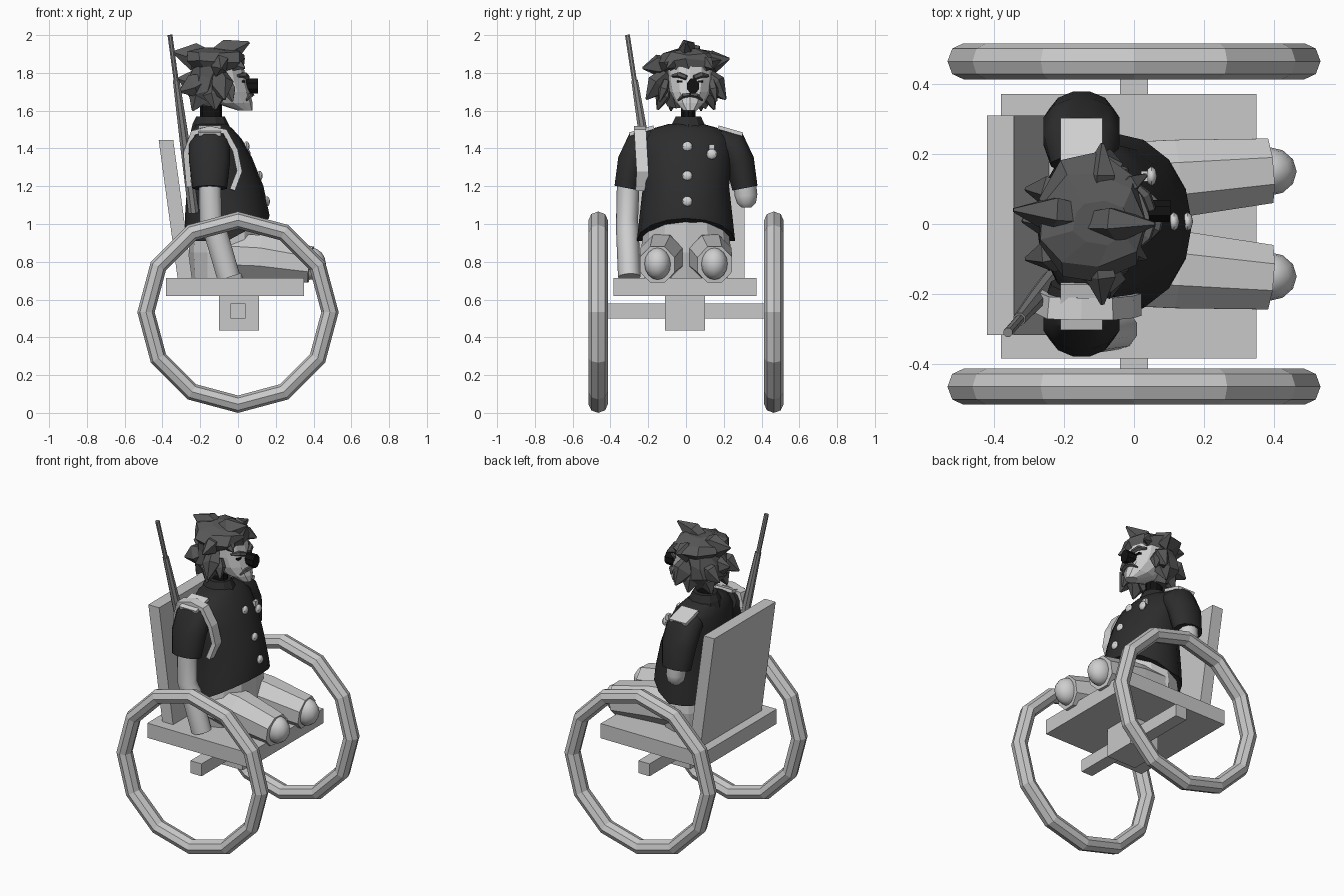
import bpy, bmesh, math, random
from mathutils import Vector

random.seed(4)


def material(name, v):
    m = bpy.data.materials.new(name)
    m.diffuse_color = (v, v, v, 1)
    return m


CHAIR = material("chair grey", 0.58)
SKIN = material("skin light grey", 0.62)
CLOTH = material("trouser light grey", 0.6)
JACKET = material("jacket dark", 0.026)
BLACK = material("black", 0.006)
HAIR = material("hair grey", 0.1)
STEEL = material("gun grey", 0.25)
METAL = material("badge pale grey", 0.66)


def finish(name, bm, mat, smooth=False):
    bmesh.ops.recalc_face_normals(bm, faces=bm.faces[:])
    me = bpy.data.meshes.new(name)
    bm.to_mesh(me)
    bm.free()
    ob = bpy.data.objects.new(name, me)
    bpy.context.collection.objects.link(ob)
    me.materials.append(mat)
    if smooth:
        bpy.ops.object.select_all(action='DESELECT')
        ob.select_set(True)
        bpy.context.view_layer.objects.active = ob
        bpy.ops.object.shade_smooth_by_angle(angle=math.radians(40))
    return ob


def skin(name, rings, mat, smooth=False, jitter=0.0):
    """Joins rings of points with quads and closes both ends."""
    bm = bmesh.new()
    j = lambda: random.uniform(-jitter, jitter)
    rows = [[bm.verts.new(p + Vector((j(), j(), j()))) for p in r] for r in rings]
    n = len(rows[0])
    for a, b in zip(rows, rows[1:]):
        for i in range(n):
            k = (i + 1) % n
            bm.faces.new((a[i], a[k], b[k], b[i]))
    bm.faces.new(rows[0])
    bm.faces.new(rows[-1])
    return finish(name, bm, mat, smooth)


def loft(name, levels, mat, n=16, cy=0.0, hem=0.0, **kw):
    """Levels are (z, x min, x max, half width in y); hem lifts the first level in front."""
    rings = []
    for i, (z, x0, x1, ry) in enumerate(levels):
        ring = []
        for s in range(n):
            a = math.tau * s / n
            lift = hem * max(0, math.cos(a)) if i == 0 else 0
            ring.append(Vector(((x0 + x1) / 2 + (x1 - x0) / 2 * math.cos(a), cy + ry * math.sin(a), z + lift)))
        rings.append(ring)
    return skin(name, rings, mat, **kw)


def tube(name, path, radii, mat, n=8, ref=(1, 0, 0), **kw):
    """Sweeps an ellipse along a path; radii are (along ref, across)."""
    pts = [Vector(p) for p in path]
    rings = []
    for i, p in enumerate(pts):
        t = (pts[min(i + 1, len(pts) - 1)] - pts[max(i - 1, 0)]).normalized()
        v = t.cross(Vector(ref)).normalized()
        u = v.cross(t)
        ru, rv = radii[i]
        rings.append([p + u * ru * math.cos(a) + v * rv * math.sin(a)
                      for a in (math.tau * (s + 0.5) / n for s in range(n))])
    return skin(name, rings, mat, **kw)


def box(name, lo, hi, mat, lean=0.0):
    bm = bmesh.new()
    bmesh.ops.create_cube(bm, size=1)
    for v in bm.verts:
        top = v.co.z > 0
        v.co = Vector([l + (h - l) * (c + 0.5) for l, h, c in zip(lo, hi, v.co)])
        v.co.x += lean if top else 0
    return finish(name, bm, mat)


def ball(name, c, r, mat, seg=12):
    bm = bmesh.new()
    bmesh.ops.create_uvsphere(bm, u_segments=seg, v_segments=8, radius=1)
    for v in bm.verts:
        v.co = Vector([o + k * s for o, k, s in zip(c, v.co, r)])
    return finish(name, bm, mat, True)


# wheelchair
box("seat", (-0.38, -0.385, 0.62), (0.35, 0.372, 0.715), CHAIR)
box("backrest", (-0.32, -0.317, 0.715), (-0.243, 0.31, 1.445), CHAIR, lean=-0.1)
box("axle_block", (-0.1, -0.11, 0.435), (0.11, 0.1, 0.62), CHAIR)
box("axle", (-0.04, -0.43, 0.5), (0.04, 0.43, 0.58), CHAIR)
for s, side in ((-1, "right"), (1, "left")):
    bpy.ops.mesh.primitive_torus_add(major_segments=12, minor_segments=8, major_radius=0.487, minor_radius=0.046,
                                     location=(0, s * 0.465, 0.533), rotation=(math.pi / 2, 0, 0))
    wheel = bpy.context.object
    wheel.name = side + "_wheel"
    wheel.scale.z = 1.12
    wheel.data.materials.append(CHAIR)

# trousers and leg stumps
loft("hips", [(0.715, -0.25, 0.1, 0.22), (0.85, -0.26, 0.13, 0.24), (1.04, -0.25, 0.13, 0.215)], CLOTH, n=12)
for s, side in ((-1, "right"), (1, "left")):
    tube(side + "_leg", [(-0.08, s * 0.12, 0.835), (0.12, s * 0.13, 0.825), (0.385, s * 0.152, 0.785)],
         [(0.12, 0.13), (0.12, 0.125), (0.1, 0.104)], CLOTH, ref=(0, 1, 0))
    ball(side + "_leg_stump", (0.385, s * 0.15, 0.79), (0.08, 0.07, 0.085), SKIN)

# jacket
loft("jacket", [(0.91, -0.28, 0.165, 0.26), (1.05, -0.28, 0.166, 0.245), (1.2, -0.27, 0.135, 0.228),
                (1.35, -0.27, 0.075, 0.24), (1.45, -0.26, 0.02, 0.235), (1.505, -0.24, -0.03, 0.18),
                (1.53, -0.22, -0.06, 0.09)], JACKET, hem=0.12, smooth=True)
for s, side in ((-1, "right"), (1, "left")):
    tube(side + "_sleeve", [(-0.15, s * 0.17, 1.44), (-0.15, s * 0.24, 1.415), (-0.15, s * 0.285, 1.33),
                            (-0.15, s * 0.312, 1.19)],
         [(0.09, 0.07), (0.112, 0.09), (0.112, 0.08), (0.095, 0.07)], JACKET, n=12, smooth=True)
    tube(side + "_epaulette", [(-0.15, s * 0.17, 1.512), (-0.15, s * 0.3, 1.475)],
         [(0.085, 0.014)] * 2, METAL, n=4)
loft("collar", [(1.49, -0.25, -0.03, 0.1), (1.53, -0.24, -0.05, 0.09), (1.57, -0.22, -0.07, 0.07)],
     JACKET, n=10, cy=0.012)
loft("neck", [(1.54, -0.2, -0.085, 0.04), (1.68, -0.2, -0.085, 0.04)], BLACK, n=10, cy=0.012)

# arms
tube("right_arm", [(-0.15, -0.305, 1.25), (-0.145, -0.312, 1.02), (-0.12, -0.31, 0.96), (-0.05, -0.3, 0.72)],
     [(0.062, 0.06), (0.062, 0.058), (0.065, 0.06), (0.064, 0.06)], SKIN, n=10, smooth=True)
tube("left_arm_stump", [(-0.15, 0.305, 1.27), (-0.15, 0.318, 1.15), (-0.15, 0.32, 1.11), (-0.15, 0.32, 1.087)],
     [(0.06, 0.06), (0.06, 0.06), (0.05, 0.05), (0.025, 0.025)], SKIN, n=10, smooth=True)

# buttons and medal
for x, z in ((0.045, 1.41), (0.114, 1.255), (0.153, 1.12)):
    ball("button", (x, 0.007, z), (0.016, 0.027, 0.027), METAL, 8)
ball("medal", (0.05, 0.137, 1.37), (0.016, 0.028, 0.028), METAL, 8)
box("medal_ribbon", (0.02, 0.122, 1.385), (0.04, 0.152, 1.42), METAL)

# rifle and sling
tube("rifle_barrel", [(-0.36, -0.31, 2.0), (-0.325, -0.27, 1.74)], [(0.014, 0.014)] * 2, STEEL)
tube("rifle_body", [(-0.327, -0.272, 1.76), (-0.285, -0.222, 1.45), (-0.235, -0.16, 1.06)],
     [(0.019, 0.019), (0.027, 0.027), (0.03, 0.03)], STEEL)
tube("rifle_sling", [(-0.26, -0.2, 1.2), (-0.275, -0.22, 1.38), (-0.235, -0.24, 1.485), (-0.15, -0.243, 1.505),
                     (-0.07, -0.243, 1.49), (-0.015, -0.237, 1.39), (0.008, -0.23, 1.28), (-0.03, -0.235, 1.18)],
     [(0.045, 0.02)] * 8, METAL, n=4, ref=(0, 1, 0))

# head and face
CY = 0.022
loft("head", [(1.6, 0.0, 0.078, 0.035), (1.64, -0.12, 0.078, 0.075), (1.7, -0.2, 0.062, 0.108),
              (1.76, -0.22, 0.045, 0.118), (1.83, -0.22, 0.03, 0.12), (1.89, -0.2, 0.0, 0.09)],
     SKIN, n=12, cy=CY)
tube("nose_piece", [(0.03, 0.037, 1.73), (0.105, 0.037, 1.73)], [(0.034, 0.043)] * 2, BLACK, ref=(0, 1, 0))
for s, side in ((-1, "right"), (1, "left")):
    tube(side + "_eyebrow", [(0.05, CY + s * 0.02, 1.775), (0.035, CY + s * 0.06, 1.79), (0.0, CY + s * 0.095, 1.785)],
         [(0.014, 0.014), (0.016, 0.016), (0.008, 0.008)], HAIR, n=5, ref=(0, 0, 1))
    box(side + "_eye", (0.02, CY + s * 0.055 - 0.014, 1.748), (0.038, CY + s * 0.055 + 0.014, 1.76), BLACK)
    tube(side + "_moustache", [(0.073, CY, 1.685), (0.066, CY + s * 0.035, 1.68), (0.045, CY + s * 0.065, 1.655)],
         [(0.012, 0.014), (0.013, 0.014), (0.005, 0.005)], HAIR, n=5, ref=(0, 0, 1))

# hair: back shell, crown and loose tufts
loft("back_hair", [(1.62, -0.22, -0.11, 0.1), (1.7, -0.27, -0.06, 0.15), (1.78, -0.27, -0.03, 0.155),
                   (1.84, -0.25, -0.02, 0.15)], HAIR, n=9, cy=0.01, jitter=0.015)
loft("crown_hair", [(1.815, -0.24, 0.02, 0.14), (1.865, -0.29, 0.045, 0.19), (1.905, -0.28, 0.04, 0.14),
                    (1.925, -0.18, 0.0, 0.06)], HAIR, n=9, cy=0.01, jitter=0.012)


def tuft(base, tip, r):
    a, b = Vector(base), Vector(tip)
    tube("hair_tuft", [a, a.lerp(b, 0.45), b], [(r * 0.6, r * 0.5), (r, r * 0.7), (0.006, 0.006)],
         HAIR, n=5, ref=(0.3, 0.2, 0.93) if abs((b - a).normalized().z) < 0.8 else (1, 0, 0))


for s in (-1, 1):
    tuft((-0.1, s * 0.1, 1.79), (-0.07, s * 0.21, 1.66), 0.075)
    tuft((-0.12, s * 0.1, 1.74), (-0.12, s * 0.15, 1.605), 0.065)
    tuft((-0.06, s * 0.12 + 0.015, 1.76), (-0.03, s * 0.15 + 0.01, 1.65), 0.04)
    tuft((-0.18, s * 0.08, 1.76), (-0.31, s * 0.1, 1.7), 0.07)
    tuft((-0.18, s * 0.07, 1.72), (-0.24, s * 0.08, 1.6), 0.06)
    tuft((-0.1, s * 0.08, 1.85), (-0.09, s * 0.23, 1.85 + s * 0.025), 0.065)
    tuft((-0.05, s * 0.07 + 0.02, 1.87), (0.035, s * 0.12 + 0.02, 1.825), 0.045)
tuft((-0.16, 0.0, 1.74), (-0.32, 0.01, 1.77), 0.08)
tuft((-0.14, 0.02, 1.87), (-0.345, 0.04, 1.91), 0.08)
tuft((-0.14, 0.0, 1.875), (0.06, 0.0, 1.962), 0.075)
